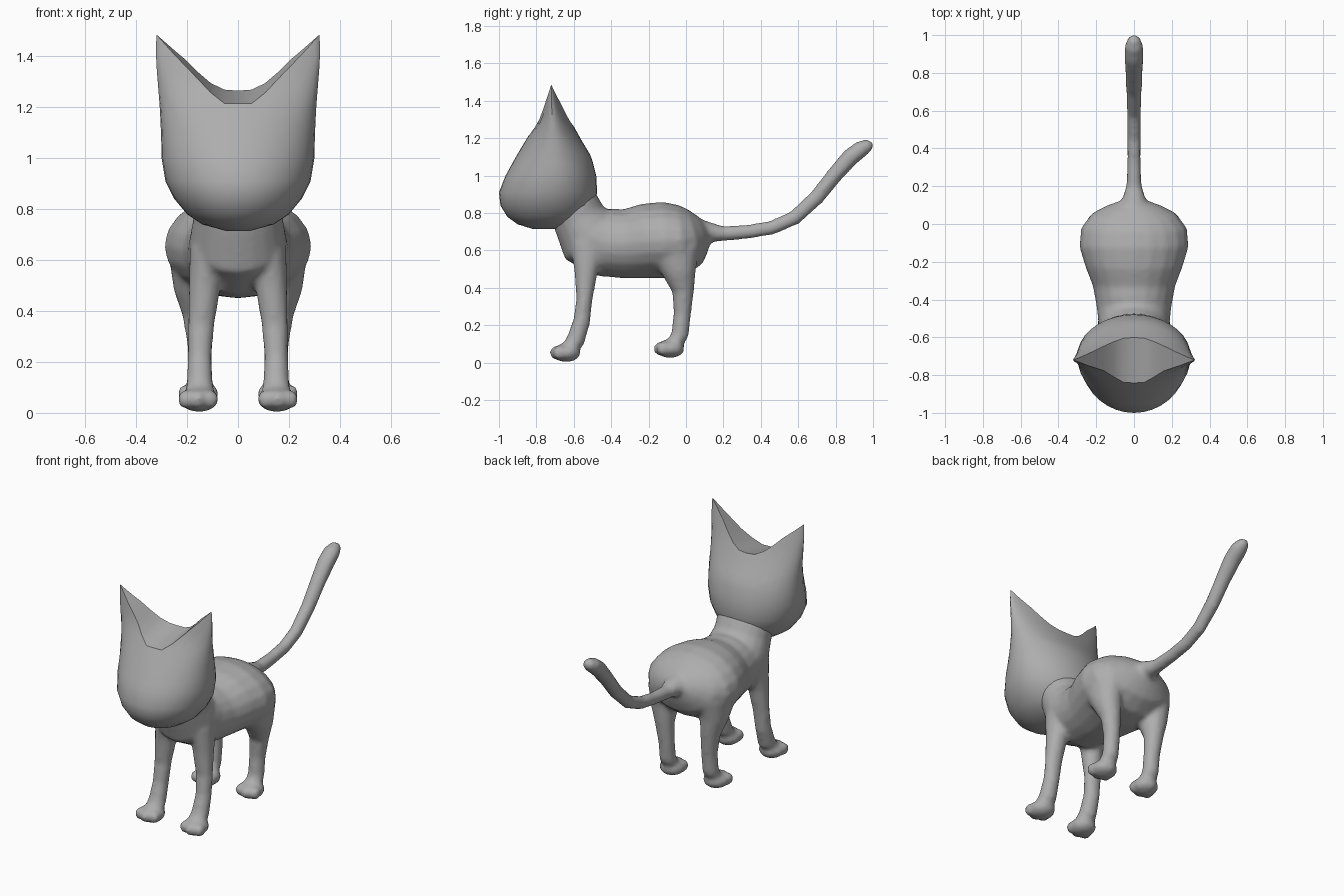
import bpy, bmesh
from math import sin, cos, pi, tau
from mathutils import Vector, Matrix

if "Cube" in bpy.data.objects:
    bpy.data.objects.remove(bpy.data.objects["Cube"], do_unlink=True)

GREY = (0.42, 0.42, 0.42, 1)
grey = bpy.data.materials.new("plain grey")
grey.use_nodes = True
grey.diffuse_color = GREY
grey.node_tree.nodes["Principled BSDF"].inputs["Base Color"].default_value = GREY


def finish(bm, name):
    bmesh.ops.recalc_face_normals(bm, faces=bm.faces)
    mesh = bpy.data.meshes.new(name)
    bm.to_mesh(mesh)
    bm.free()
    mesh.materials.append(grey)
    ob = bpy.data.objects.new(name, mesh)
    bpy.context.collection.objects.link(ob)
    return ob


def skin(bm, rings):
    for a, b in zip(rings, rings[1:]):
        n = len(a)
        for i in range(n):
            j = (i + 1) % n
            bm.faces.new((a[i], a[j], b[j], b[i]))


def tube(bm, path, side=1, n=16):
    """Loft ellipses (x, y, z, half width, half depth) along a path."""
    pts = [Vector((p[0] * side, p[1], p[2])) for p in path]
    rings = []
    for k, p in enumerate(path):
        t = pts[min(k + 1, len(pts) - 1)] - pts[max(k - 1, 0)]
        across = Vector((0, -t.z, t.y)).normalized()
        rings.append([bm.verts.new(pts[k] + Vector((p[3] * cos(tau * i / n), 0, 0))
                                   + across * p[4] * sin(tau * i / n)) for i in range(n)])
    skin(bm, rings)
    bm.faces.new(rings[0])
    bm.faces.new(rings[-1])


def blob(bm, centre, radii):
    m = Matrix.Translation(centre) @ Matrix.Diagonal((*radii, 1))
    bmesh.ops.create_uvsphere(bm, u_segments=14, v_segments=8, radius=1, matrix=m)


def lerp(table, t):
    """Interpolate the rows of a table keyed by its first column."""
    for a, b in zip(table, table[1:]):
        if t <= b[0]:
            f = max(0, (t - a[0]) / (b[0] - a[0]))
            return [u + (v - u) * f for u, v in zip(a[1:], b[1:])]
    return table[-1][1:]


# Torso and neck, legs, paws and tail, blended into one skin
bm = bmesh.new()
tube(bm, [(0, .13, .695, .05, .035), (0, .09, .685, .15, .10), (0, .05, .675, .225, .15),
          (0, -.02, .655, .28, .19), (0, -.12, .655, .29, .205), (0, -.22, .65, .26, .2),
          (0, -.33, .635, .218, .185), (0, -.44, .645, .198, .185), (0, -.52, .68, .19, .18),
          (0, -.57, .77, .175, .145), (0, -.61, .87, .18, .13)], n=20)
tube(bm, [(0, .02, .70, .12, .09), (0, .1, .70, .075, .06), (0, .2, .69, .042, .04),
          (0, .33, .70, .036, .038), (0, .46, .722, .037, .038), (0, .58, .775, .038, .04),
          (0, .7, .885, .042, .042), (0, .8, 1.01, .046, .044), (0, .88, 1.1, .052, .048),
          (0, .94, 1.145, .05, .046), (0, .978, 1.163, .037, .034), (0, 1.0, 1.17, .015, .012)], n=12)
front_leg = [(.12, -.52, .64, .07, .1), (.132, -.535, .48, .062, .062), (.145, -.543, .34, .052, .043),
             (.15, -.558, .22, .047, .046), (.15, -.59, .12, .052, .05), (.15, -.64, .055, .06, .04)]
hind_leg = [(.17, -.06, .6, .1, .14), (.172, -.035, .48, .08, .09), (.16, -.015, .38, .058, .058),
            (.15, -.02, .26, .048, .047), (.15, -.032, .15, .048, .047), (.15, -.07, .085, .055, .04)]
for side in (1, -1):
    for leg, paw_y, paw_z in ((front_leg, -.64, .053), (hind_leg, -.085, .075)):
        tube(bm, leg, side)
        blob(bm, (.153 * side, paw_y, paw_z), (.078, .078, .05))
        for toe in (-1, 0, 1):
            blob(bm, ((.157 + .047 * toe) * side, paw_y - .052 + .015 * abs(toe), paw_z),
                 (.034, .038, .038))
body = finish(bm, "body_legs_and_tail")
remesh = body.modifiers.new("blend", 'REMESH')
remesh.mode = 'VOXEL'
remesh.voxel_size = .014
remesh.use_smooth_shade = True
smooth = body.modifiers.new("soften", 'SMOOTH')
smooth.factor = .5
smooth.iterations = 5

# Head: horizontal rings (height, half width, front y, side y, back y)
HEAD = [(.715, .05, -.82, -.75, -.64), (.74, .14, -.9, -.74, -.58), (.78, .2, -.955, -.73, -.53),
        (.84, .25, -.992, -.72, -.49), (.91, .285, -1, -.71, -.475), (1, .3, -.965, -.7, -.48),
        (1.1, .302, -.91, -.7, -.505), (1.2, .307, -.85, -.705, -.565), (1.3, .315, -.79, -.715, -.62),
        (1.4, .323, -.765, -.72, -.66), (1.485, .32, -.735, -.72, -.705)]
# Rim heights across the width, rising into the ears
FRONT_RIM = [(0, 1.215), (.07, 1.215), (.17, 1.325), (.315, 1.485)]
BACK_RIM = [(0, 1.265), (.07, 1.27), (.13, 1.31), (.2, 1.385), (.315, 1.485)]
N, BASE, STEPS = 36, 1.0, 7


def head_point(angle, z):
    w, front, mid, back = lerp(HEAD, z)
    c = cos(angle)
    return (w * sin(angle), mid + ((front if c > 0 else back) - mid) * abs(c), z)


bm = bmesh.new()
angles = [tau * i / N for i in range(N)]
rings = [[bm.verts.new(head_point(a, row[0])) for a in angles] for row in HEAD if row[0] <= BASE]
for s in range(1, STEPS + 1):
    ring = []
    for a in angles:
        rim = lerp(FRONT_RIM if cos(a) > 0 else BACK_RIM, .315 * abs(sin(a)))[0]
        ring.append(bm.verts.new(head_point(a, BASE + (rim - BASE) * s / STEPS)))
    rings.append(ring)
skin(bm, rings)
bm.faces.new(rings[0])

# Crown between the front and back rims, closing at the ear tips
rim = rings[-1]
for i in range(-N // 4, N // 4):
    corners = [rim[i % N], rim[(i + 1) % N], rim[(N // 2 - i - 1) % N], rim[(N // 2 - i) % N]]
    bm.faces.new(list(dict.fromkeys(corners)))
head = finish(bm, "head_and_ears")
bpy.ops.object.select_all(action='DESELECT')
head.select_set(True)
bpy.context.view_layer.objects.active = head
bpy.ops.object.shade_smooth_by_angle(angle=pi / 6)
